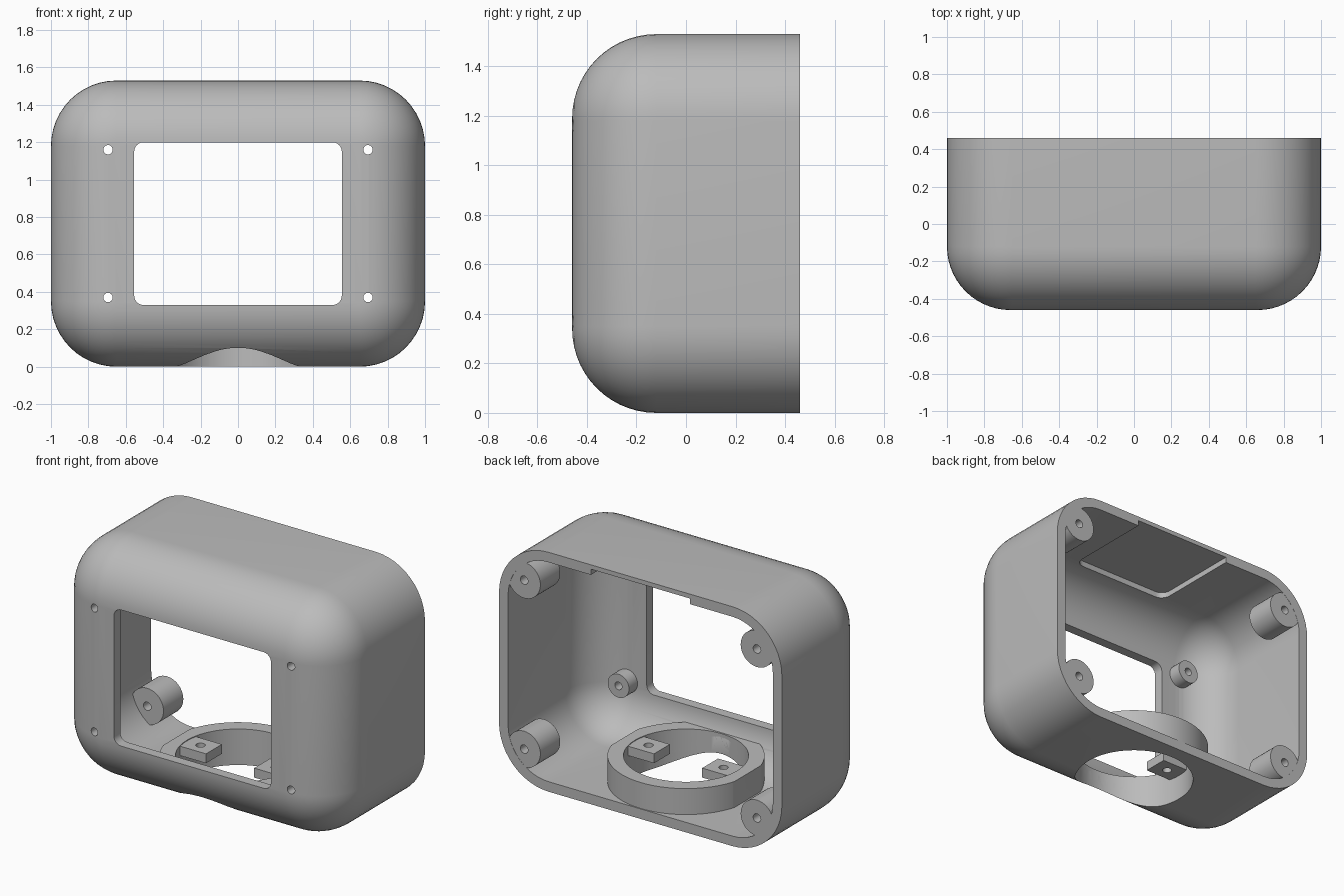
import bpy, bmesh, math
from math import pi, sin, cos
from mathutils import Matrix, Vector

if "Cube" in bpy.data.objects:
    bpy.data.objects.remove(bpy.data.objects["Cube"])

HX, HY, HZ = 1.0, 0.46, 0.765      # half sizes of the housing
CORNER, FILLET, WALL = 0.35, 0.34, 0.064

grey = bpy.data.materials.new("warm_grey_plastic")
grey.use_nodes = True
COLOR = (0.5, 0.5, 0.5, 1)
grey.diffuse_color = COLOR
grey.node_tree.nodes["Principled BSDF"].inputs["Base Color"].default_value = COLOR


def finish(name, bm):
    bmesh.ops.recalc_face_normals(bm, faces=bm.faces)
    mesh = bpy.data.meshes.new(name)
    bm.to_mesh(mesh)
    bm.free()
    mesh.materials.append(grey)
    obj = bpy.data.objects.new(name, mesh)
    bpy.context.collection.objects.link(obj)
    return obj


def rounded_rect(hw, hh, r, steps=12):
    pts = []
    for k, (sx, sy) in enumerate([(1, 1), (-1, 1), (-1, -1), (1, -1)]):
        for i in range(steps + 1):
            a = (k + i / steps) * pi / 2
            pts.append((sx * (hw - r) + r * cos(a), sy * (hh - r) + r * sin(a)))
    return pts


def loft(name, loops):
    """Skin a stack of equal loops and cap both ends."""
    bm = bmesh.new()
    rows = [[bm.verts.new(p) for p in loop] for loop in loops]
    n = len(rows[0])
    for a, b in zip(rows, rows[1:]):
        for i in range(n):
            j = (i + 1) % n
            bm.faces.new((a[i], a[j], b[j], b[i]))
    bm.faces.new(rows[0])
    bm.faces.new(rows[-1])
    return finish(name, bm)


def housing_solid(name, inset, back):
    """Rounded box with a filleted front edge, shrunk by inset."""
    loops = []
    r = FILLET - inset
    front = -HY + inset
    for i in range(15):
        a = i / 14 * pi / 2
        d = inset + r * (1 - sin(a))
        y = front + r * (1 - cos(a))
        loops.append([(x, y, z + HZ) for x, z in
                      rounded_rect(HX - d, HZ - d, CORNER - d)])
    loops.append([(x, back, z) for x, _, z in loops[-1]])
    return loft(name, loops)


def cylinder(name, center, r, depth, axis="Z", sides=48):
    bm = bmesh.new()
    rot = Matrix.Rotation(pi / 2, 4, "X") if axis == "Y" else Matrix()
    bmesh.ops.create_cone(bm, cap_ends=True, segments=sides, radius1=r, radius2=r,
                          depth=depth, matrix=Matrix.Translation(center) @ rot)
    return finish(name, bm)


def box(name, center, size):
    bm = bmesh.new()
    bmesh.ops.create_cube(bm, size=1, matrix=Matrix.Translation(center) @
                          Matrix.Diagonal((*size, 1)))
    return finish(name, bm)


def combine(obj, other, operation="DIFFERENCE"):
    """Apply a boolean and discard the tool object."""
    mod = obj.modifiers.new("boolean", "BOOLEAN")
    mod.operation, mod.solver, mod.object = operation, "EXACT", other
    bpy.context.view_layer.update()
    graph = bpy.context.evaluated_depsgraph_get()
    mesh = bpy.data.meshes.new_from_object(obj.evaluated_get(graph))
    obj.modifiers.clear()
    obj.data = mesh
    bpy.data.objects.remove(other)


parts = []

# Hollow housing, open at the back
shell = housing_solid("housing", 0, HY)
combine(shell, housing_solid("cavity", WALL, HY + 0.1))
parts.append(shell)

# Display window
window = rounded_rect(0.555, 0.435, 0.05, 6)
combine(shell, loft("window_cut", [[(x, y, z + HZ) for x, z in window]
                                   for y in (-0.6, -0.2)]))

# Shallow pocket in the ceiling, open to the back
pocket = rounded_rect(0.35, 0.4, 0.06, 6)
combine(shell, loft("pocket_cut", [[(x, y + 0.26, z) for x, y in pocket]
                                   for z in (1.3, 1.502)]))

# Round opening in the floor
FLOOR_R = 0.362
combine(shell, cylinder("floor_cut", (0, 0, 0.1), FLOOR_R, 0.6, sides=96))

# Collar around the floor opening, flat on both sides and trimmed to the housing
collar = cylinder("floor_collar", (0, 0, 0.13), 0.455, 0.2, sides=96)
combine(collar, cylinder("collar_cut", (0, 0, 0.1), FLOOR_R, 0.6, sides=96))
combine(collar, box("collar_trim", (0, 0, 0.2), (0.87, 2, 1)), "INTERSECT")
combine(collar, housing_solid("collar_limit", 0.03, HY - 0.005), "INTERSECT")
parts.append(collar)

for side, sx in (("left", 1), ("right", -1)):
    # Screw tabs reaching into the opening
    tab = box(side + "_tab", (sx * 0.285, 0, 0.195), (0.23, 0.16, 0.06))
    combine(tab, cylinder("tab_cut", (sx * 0.265, 0, 0.2), 0.028, 0.3, sides=24))
    parts.append(tab)
    for level, sz in (("upper", 1), ("lower", -1)):
        # Front screw bosses, with holes through the front wall
        x, z = sx * 0.695, HZ + sz * 0.395
        combine(shell, cylinder("hole_cut", (x, -0.4, z), 0.025, 0.4, "Y", 24))
        boss = cylinder(f"front_{level}_{side}_boss", (x, -0.365, z), 0.075, 0.11, "Y", 32)
        combine(boss, cylinder("hole_cut", (x, -0.4, z), 0.025, 0.4, "Y", 24))
        parts.append(boss)
        # Back corner posts for the cover screws
        x, z = sx * 0.823, HZ + sz * 0.54
        post = cylinder(f"back_{level}_{side}_post", (x, 0.359, z), 0.115, 0.2, "Y", 40)
        combine(post, cylinder("hole_cut", (x, 0.36, z), 0.027, 0.4, "Y", 24))
        parts.append(post)

# Smooth curved walls, keep hard edges
for obj in bpy.context.view_layer.objects:
    obj.select_set(obj in parts)
bpy.context.view_layer.objects.active = shell
bpy.ops.object.shade_smooth_by_angle(angle=math.radians(30))
